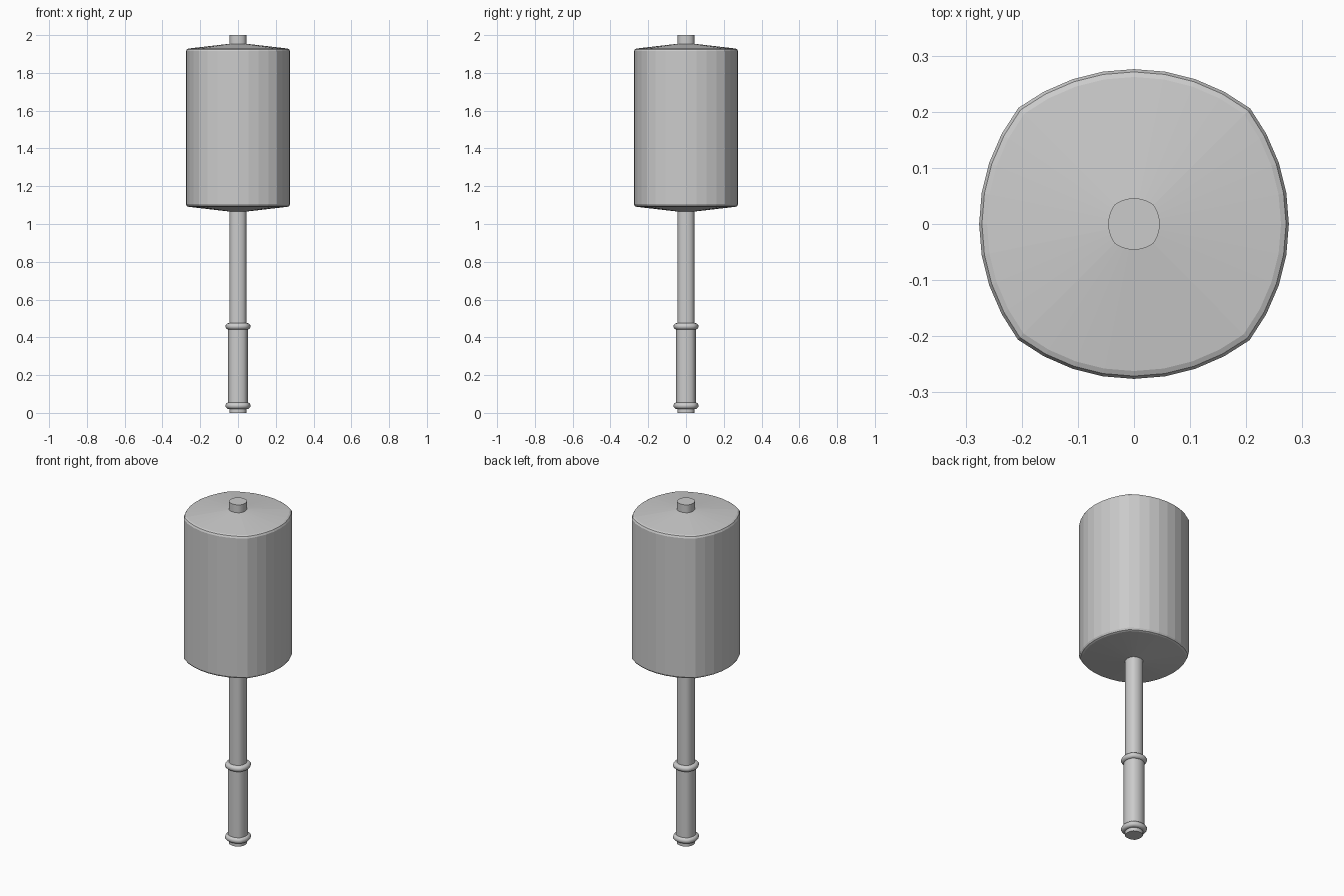
import bpy, math

if "Cube" in bpy.data.objects:
    bpy.data.objects.remove(bpy.data.objects["Cube"])

grey = bpy.data.materials.new("plain grey")
grey.diffuse_color = (0.6, 0.6, 0.6, 1)
grey.use_nodes = True
grey.node_tree.nodes["Principled BSDF"].inputs["Base Color"].default_value = grey.diffuse_color


def section(r, steps=8):
    """Bulged square outline: four shallow arcs meeting at soft corners."""
    k = r / 0.276
    radius, half = 0.341 * k, math.radians(37.4)
    pts = []
    for side in range(4):
        c, s = math.cos(side * math.pi / 2), math.sin(side * math.pi / 2)
        for i in range(steps):
            a = -half + 2 * half * i / steps
            x, y = radius * math.cos(a) - 0.065 * k, radius * math.sin(a)
            pts.append((x * c - y * s, x * s + y * c))
    return pts


def loft(name, profile, smooth_angle=None):
    """Stack the outline along z through (size, height) pairs and cap it."""
    verts, faces = [], []
    for r, z in profile:
        verts += [(x, y, z) for x, y in section(r)]
    n = len(verts) // len(profile)
    for k in range(len(profile) - 1):
        for i in range(n):
            j = (i + 1) % n
            faces.append((k * n + i, k * n + j, (k + 1) * n + j, (k + 1) * n + i))
    faces.append(tuple(reversed(range(n))))
    faces.append(tuple(range(len(verts) - n, len(verts))))
    me = bpy.data.meshes.new(name)
    me.from_pydata(verts, [], faces)
    me.materials.append(grey)
    ob = bpy.data.objects.new(name, me)
    bpy.context.collection.objects.link(ob)
    if smooth_angle:
        bpy.context.view_layer.objects.active = ob
        ob.select_set(True)
        bpy.ops.object.shade_smooth_by_angle(angle=math.radians(smooth_angle))
        ob.select_set(False)
    return ob


# Shaft running right through the head, and the thicker grip
loft("shaft", [(0.046, 0), (0.046, 2.0)], 30)
loft("grip", [(0.052, 0.03), (0.052, 0.46)], 30)

# Rounded bands at both ends of the grip
for name, z in (("lower_band", 0.038), ("upper_band", 0.458)):
    ring = [(0.05 + 0.016 * math.cos(t), z + 0.017 * math.sin(t))
            for t in (math.radians(-90 + 22.5 * i) for i in range(9))]
    loft(name, ring, 40)

# Barrel head with bevelled rims and shallow conical ends
loft("head", [(0.046, 1.066), (0.262, 1.091), (0.271, 1.095), (0.276, 1.105),
              (0.276, 1.915), (0.271, 1.925), (0.262, 1.929), (0.046, 1.954)])
